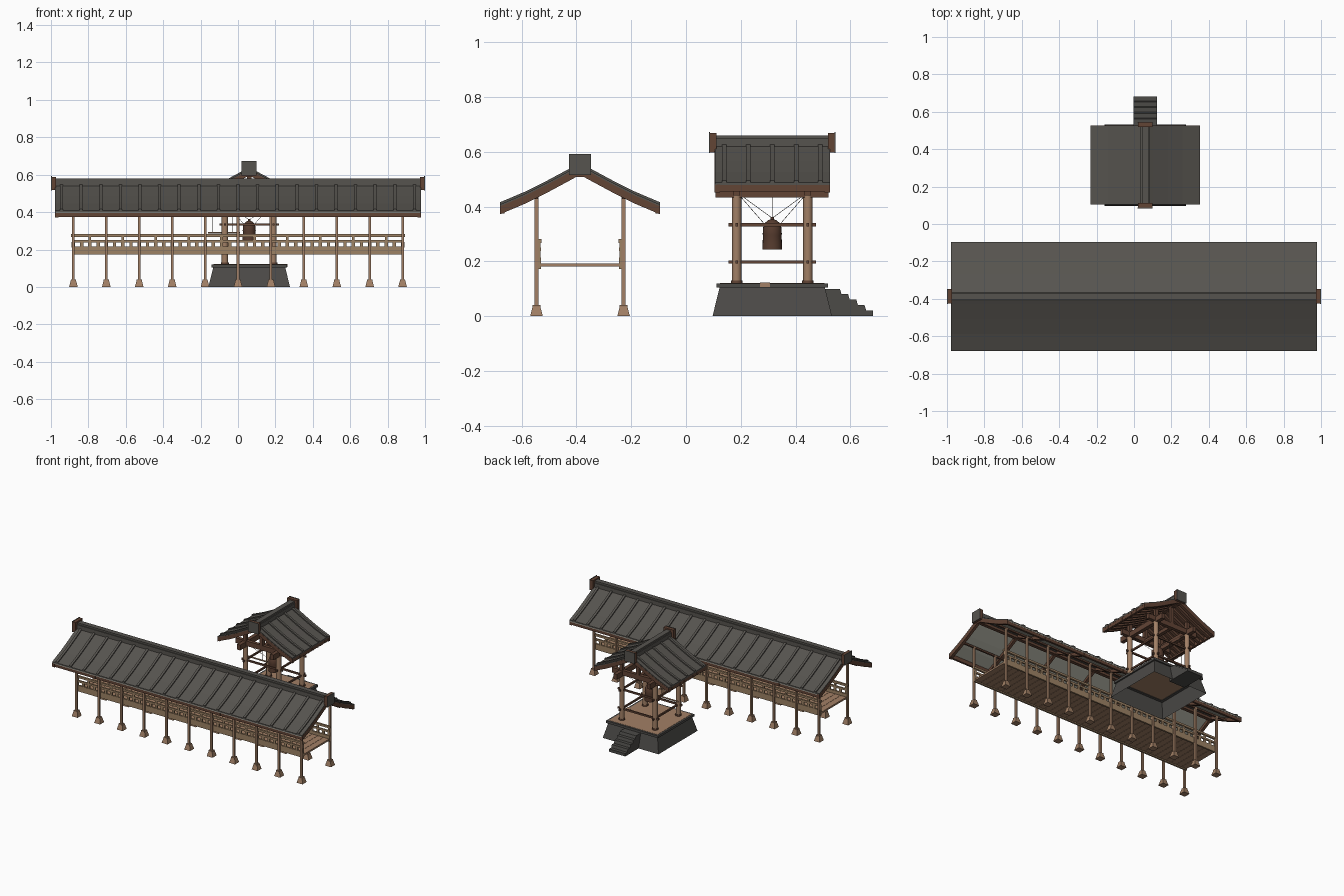
import bpy, bmesh, math
from mathutils import Matrix, Vector

if "Cube" in bpy.data.objects:
    bpy.data.objects.remove(bpy.data.objects["Cube"])


def mat(name, r, g, b):
    m = bpy.data.materials.new(name)
    m.diffuse_color = (r, g, b, 1)
    m.use_nodes = True
    m.node_tree.nodes["Principled BSDF"].inputs["Base Color"].default_value = m.diffuse_color
    return m


TILE = mat("roof_tile_grey", .094, .088, .078)
STONE = mat("dark_stone", .072, .069, .064)
TAN = mat("tan_wood", .36, .215, .132)
RAIL = mat("railing_wood", .34, .225, .13)
BROWN = mat("dark_wood", .122, .058, .036)
CEIL = mat("pale_ceiling", .45, .45, .38)
BRONZE = mat("bell_bronze", .095, .045, .028)
ROPE = mat("rope", .12, .10, .08)


class Part:
    """Collects simple solids into one object."""
    def __init__(self, name, m, xf=Matrix()):
        self.name, self.m, self.xf, self.bm = name, m, xf, bmesh.new()

    def box(self, x0, x1, y0, y1, z0, z1, tx=1, ty=1):
        # tx, ty taper the upper end
        cx, cy, hx, hy = (x0+x1)/2, (y0+y1)/2, (x1-x0)/2, (y1-y0)/2
        v = []
        for z, sx, sy in ((z0, 1, 1), (z1, tx, ty)):
            for a, b in ((-1, -1), (1, -1), (1, 1), (-1, 1)):
                v.append(self.bm.verts.new((cx+a*hx*sx, cy+b*hy*sy, z)))
        for f in ((0, 1, 2, 3), (4, 5, 6, 7), (0, 1, 5, 4), (1, 2, 6, 5), (2, 3, 7, 6), (3, 0, 4, 7)):
            self.bm.faces.new([v[i] for i in f])

    def prism(self, pts, x0, x1):
        # (y, z) outline swept along x
        a = [self.bm.verts.new((x0, y, z)) for y, z in pts]
        b = [self.bm.verts.new((x1, y, z)) for y, z in pts]
        n = len(pts)
        self.bm.faces.new(a)
        self.bm.faces.new(b)
        for i in range(n):
            self.bm.faces.new((a[i], a[(i+1) % n], b[(i+1) % n], b[i]))

    def rod(self, p, q, r, n=8):
        p, q = Vector(p), Vector(q)
        d = q - p
        M = Matrix.Translation((p+q)/2) @ d.to_track_quat('Z', 'Y').to_matrix().to_4x4()
        bmesh.ops.create_cone(self.bm, cap_ends=True, segments=n, radius1=r, radius2=r, depth=d.length, matrix=M)

    def lathe(self, prof, x, y, n=16):
        rings = [[self.bm.verts.new((x+r*math.cos(2*math.pi*i/n), y+r*math.sin(2*math.pi*i/n), z))
                  for i in range(n)] for r, z in prof]
        for a, b in zip(rings, rings[1:]):
            for i in range(n):
                self.bm.faces.new((a[i], a[(i+1) % n], b[(i+1) % n], b[i]))
        self.bm.faces.new(rings[0])
        self.bm.faces.new(rings[-1])

    def done(self, smooth=False):
        bmesh.ops.transform(self.bm, matrix=self.xf, verts=self.bm.verts)
        bmesh.ops.recalc_face_normals(self.bm, faces=self.bm.faces)
        me = bpy.data.meshes.new(self.name)
        self.bm.to_mesh(me)
        self.bm.free()
        me.materials.append(self.m)
        ob = bpy.data.objects.new(self.name, me)
        bpy.context.collection.objects.link(ob)
        if smooth:
            bpy.context.view_layer.objects.active = ob
            ob.select_set(True)
            bpy.ops.object.shade_smooth_by_angle(angle=math.radians(40))
            ob.select_set(False)


# Curved roof slope: distance from ridge, height
SLOPE = [(0, .552), (.04, .53), (.12, .487), (.2, .447), (.292, .408)]


def band(top, bottom):
    line = [(-y, z) for y, z in SLOPE[:0:-1]] + SLOPE
    return [(y, z+top) for y, z in line] + [(y, z+bottom) for y, z in reversed(line)]


def roof(name, L, xf, ribs, frames, ceiling):
    t = Part(name + "_roof_tiles", TILE, xf)
    t.prism(band(0, -.009), -L, L)
    step = 2*(L-.035)/(ribs-1)
    for i in range(ribs):
        x = -L+.035+i*step
        t.prism(band(.008, -.002), x-.008, x+.008)
    t.done()
    c = Part(name + "_ceiling", ceiling, xf)
    c.prism(band(-.009, -.013), -L+.004, L-.004)
    c.done()
    # gable boards, rafters and eave boards
    b = Part(name + "_roof_timber", BROWN, xf)
    for s in (-1, 1):
        b.prism(band(-.007, -.036), s*(L-.009)-.01, s*(L-.009)+.01)
        b.box(-L, L, s*.283-.007, s*.283+.007, .375, .405)
    for i in range(1, frames):
        x = -L+2*L*i/frames
        b.prism(band(-.011, -.033), x-.01, x+.01)
    b.box(-L, L, -.012, .012, .508, .535)
    b.done()
    # ridge with grey end plates over dark wooden blocks
    r = Part(name + "_ridge", TILE, xf)
    r.box(-L-.005, L+.005, -.024, .024, .525, .568)
    r.box(-L-.008, L+.008, -.018, .018, .568, .58)
    e = Part(name + "_ridge_end_block", BROWN, xf)
    for s in (-1, 1):
        e.box(s*(L+.006)-.012, s*(L+.006)+.012, -.039, .039, .518, .589)
        r.box(s*(L+.019)-.002, s*(L+.019)+.002, -.04, .04, .516, .592)
    r.done()
    e.done()


# ---- corridor ----
CY = -.387
roof("corridor", .978, Matrix.Translation((0, CY, 0)), 19, 6, CEIL)
posts = Part("corridor_posts", TAN)
bases = Part("corridor_post_bases", TAN)
rail = Part("corridor_railing", RAIL)
beam = Part("corridor_wall_plates", BROWN)
for s in (-1, 1):
    y = CY+s*.159
    for i in range(11):
        x = -.88+.176*i
        posts.box(x-.007, x+.007, y-.007, y+.007, .035, .437)
        bases.box(x-.023, x+.023, y-.023, y+.023, 0, .034, .62, .62)
        bases.box(x-.014, x+.014, y-.014, y+.014, .034, .041)
    beam.box(-.96, .96, y-.006, y+.006, .428, .44)
    # railing: skirt board, two rails, balusters
    y = CY+s*.148
    rail.box(-.888, .888, y-.006, y+.006, .173, .215)
    rail.box(-.888, .888, y-.005, y+.005, .237, .25)
    rail.box(-.892, .892, y-.007, y+.007, .268, .282)
    for i in range(41):
        x = -.88+.044*i
        rail.box(x-.009, x+.009, y-.004, y+.004, .21, .24)
        if i % 2 == 0:
            rail.box(x-.007, x+.007, y-.004, y+.004, .245, .27)
for p in (posts, bases, rail, beam):
    p.done()
floor = Part("corridor_floor_planks", TAN)
for i in range(40):
    x = -.885+1.77*i/40
    floor.box(x+.001, x+.0435, CY-.15, CY+.15, .181, .193)
floor.done()

# ---- bell tower ----
BX, BY = .06, .315
roof("tower", .21, Matrix.Translation((BX, BY, .08)) @ Matrix.Rotation(math.pi/2, 4, 'Z'), 5, 9, BROWN)

# hollow stone platform and stairs
st = Part("platform_stone", STONE)
lo, hi = [], []
for a, b in ((-1, -1), (1, -1), (1, 1), (-1, 1)):
    lo.append(st.bm.verts.new((BX+a*.218, BY+b*.218, 0)))
    hi.append(st.bm.verts.new((BX+a*.192, BY+b*.192, .106)))
for i in range(4):
    j = (i+1) % 4
    st.bm.faces.new((lo[i], lo[j], hi[j], hi[i]))
for s in (-1, 1):
    st.box(BX-.203, BX+.203, BY+s*.188-.015, BY+s*.188+.015, .104, .12)
    st.box(BX+s*.188-.015, BX+s*.188+.015, BY-.173, BY+.173, .104, .12)
st.done()
steps = Part("stone_stairs", STONE)
outline = [(.50, 0), (.682, 0)]
for i in range(5):
    y = .682-.03*i
    outline += [(y, .02*(i+1)), (y-.024, .02*(i+1))]
steps.prism(outline + [(.50, .1)], -.002, .124)
steps.done()
fl = Part("platform_floor", TAN)
fl.box(BX-.19, BX+.19, BY-.19, BY+.19, .107, .1215)
fl.box(BX+.17, BX+.204, BY-.045, BY-.008, .107, .122)
fl.done()

# round posts with collars
tp = Part("tower_posts", TAN)
tc = Part("tower_post_collars", BROWN)
tb = Part("tower_beams", BROWN)
for sx in (-1, 1):
    for sy in (-1, 1):
        x, y = BX+sx*.13, BY+sy*.13
        tp.rod((x, y, .118), (x, y, .45), .017, 12)
        tc.rod((x, y, .118), (x, y, .131), .021, 12)
        tb.box(x-.012, x+.012, y-.012, y+.012, .47, .53)
for s in (-1, 1):
    for z in (.198, .334):
        tb.box(BX-.16, BX+.16, BY+s*.13-.005, BY+s*.13+.005, z-.006, z+.006)
        tb.box(BX+s*.13-.005, BX+s*.13+.005, BY-.16, BY+.16, z-.006, z+.006)
    # head beams and purlins
    tb.box(BX+s*.13-.013, BX+s*.13+.013, BY-.208, BY+.205, .433, .47)
    tb.box(BX-.2, BX+.2, BY+s*.13-.012, BY+s*.13+.012, .44, .475)
    tb.box(BX-.012, BX+.012, BY+s*.13-.012, BY+s*.13+.012, .47, .595)
tb.box(BX-.012, BX+.012, BY-.14, BY+.14, .44, .465)
tp.done(True)
tc.done(True)
tb.done()

# bell, ropes and striking log
bell = Part("bell", BRONZE)
bell.lathe([(.03, .243), (.036, .243), (.0355, .26), (.034, .295), (.035, .3), (.033, .325),
            (.027, .34), (.016, .35), (.007, .353), (.007, .362)], BX, BY, 20)
bell.done(True)
rope = Part("ropes", ROPE)
for sx in (-1, 1):
    for sy in (-1, 1):
        rope.rod((BX, BY, .358), (BX+sx*.11, BY+sy*.11, .438), .001, 5)
        rope.rod((BX+sx*.03, BY+sy*.03, .338), (BX+sx*.115, BY+sy*.115, .436), .001, 5)
for x in (-.135, -.03):
    rope.rod((x, BY, .29), (x, BY, .445), .001, 5)
rope.done()
log = Part("striking_log", TAN)
log.rod((-.16, BY, .29), (.01, BY, .29), .005, 10)
log.done(True)
